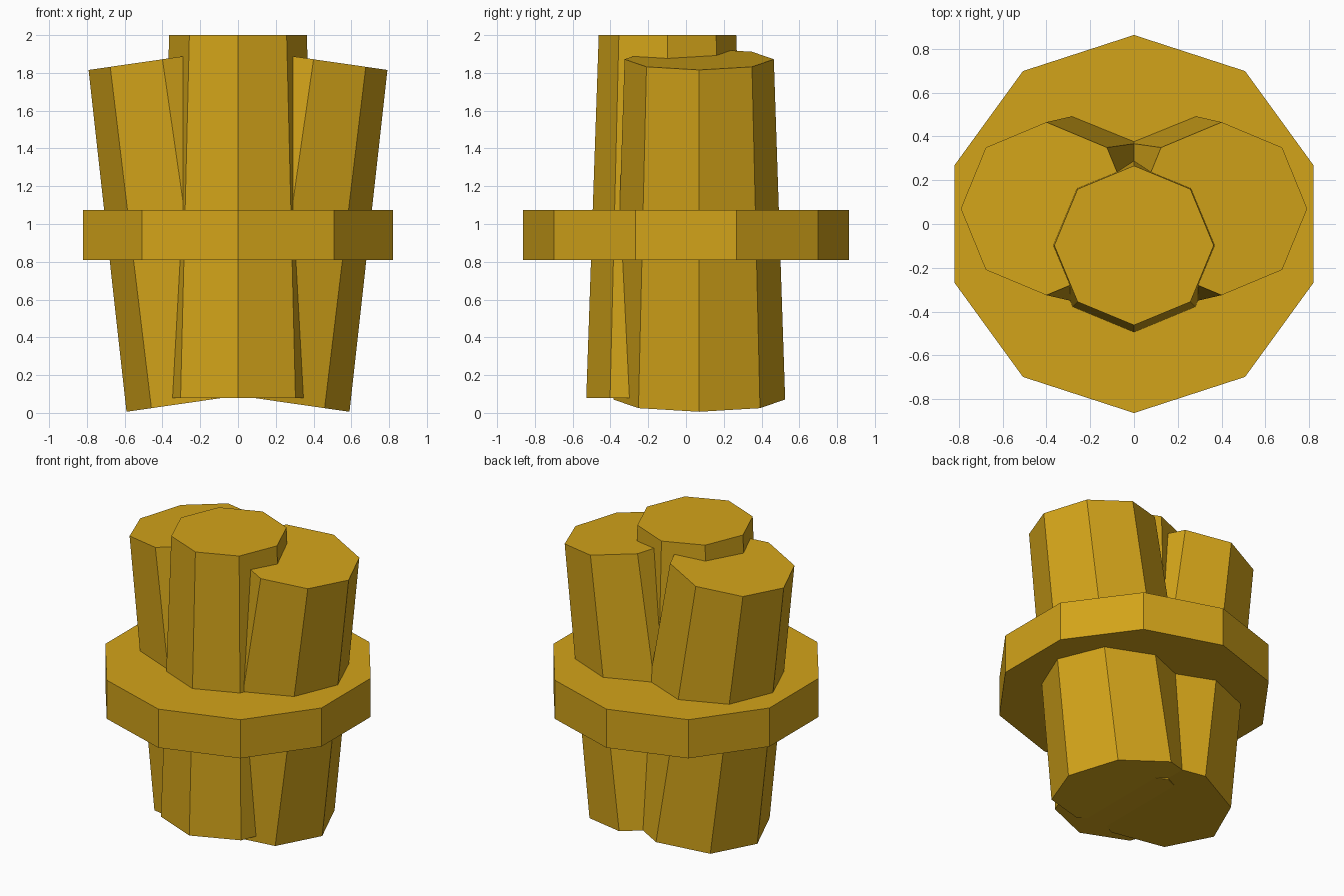
import bpy
from math import pi, atan2, hypot

if "Cube" in bpy.data.objects:
    bpy.data.objects.remove(bpy.data.objects["Cube"])

gold = bpy.data.materials.new("gold")
gold.diffuse_color = (0.65, 0.37, 0.01, 1)
gold.use_nodes = True
gold.node_tree.nodes["Principled BSDF"].inputs["Base Color"].default_value = gold.diffuse_color


def prism(name, sides, r_bottom, r_top, bottom, top, spin=0.0):
    """Tapered flat-sided prism between two points that share the same y."""
    dx, dz = top[0] - bottom[0], top[2] - bottom[2]
    mid = [(a + b) / 2 for a, b in zip(bottom, top)]
    bpy.ops.mesh.primitive_cone_add(vertices=sides, radius1=r_bottom, radius2=r_top,
                                    depth=hypot(dx, dz), location=mid,
                                    rotation=(0, atan2(dx, dz), 0))
    obj = bpy.context.object
    obj.name = name
    obj.data.materials.append(gold)
    return obj


# Upright front bar
prism("front_bar", 8, 0.43, 0.364, (0, -0.098, 0.08), (0, -0.098, 2.0))

# Two bars leaning outwards
for side, label in ((-1, "left"), (1, "right")):
    prism(label + "_bar", 8, 0.455, 0.395,
          (0.14 * side, 0.07, 0.071), (0.40 * side, 0.07, 1.872))

# Ten-sided band holding the bundle
prism("band", 10, 0.863, 0.863, (0, 0, 0.81), (0, 0, 1.075))
